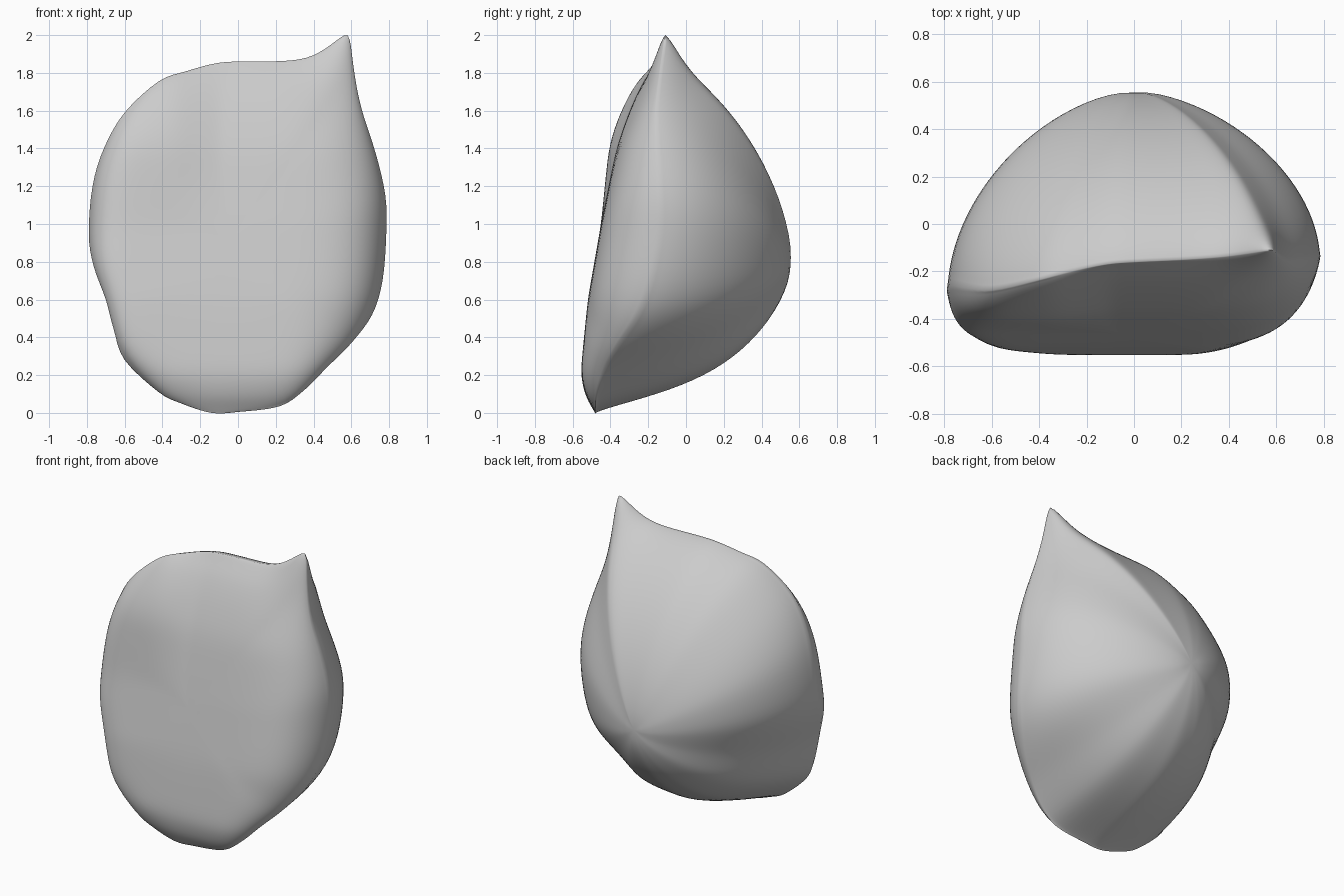
import bpy, bmesh, math
from mathutils import Vector

cube = bpy.data.objects.get("Cube")
if cube:
    bpy.data.objects.remove(cube, do_unlink=True)

# Widest outline of the body, clockwise from the top: x, z, depth y
RIM = [(0, 1.86, -.16), (.2, 1.86, -.15), (.36, 1.86, -.14), (.48, 1.86, -.13),
       (.56, 1.84, -.125), (.6, 1.76, -.14), (.66, 1.58, -.16),
       (.73, 1.37, -.15), (.78, 1.15, -.14), (.785, .95, -.14), (.765, .7, -.19),
       (.71, .52, -.26), (.6, .37, -.36), (.47, .24, -.43), (.35, .12, -.47),
       (.22, .035, -.48), (0, .005, -.48), (-.14, 0, -.48), (-.3, .05, -.48),
       (-.42, .11, -.47), (-.6, .28, -.45), (-.66, .45, -.44), (-.7, .6, -.42),
       (-.765, .78, -.36), (-.79, .95, -.28), (-.77, 1.2, -.26), (-.71, 1.4, -.27),
       (-.6, 1.59, -.28), (-.42, 1.755, -.24), (-.27, 1.81, -.2), (-.12, 1.85, -.17)]
# Centre line of the flat front face: z, y
FACE = [(0, -.5), (.08, -.54), (.2, -.56), (.6, -.52), (1, -.45), (1.4, -.37),
        (1.6, -.3), (1.75, -.24), (1.86, -.18), (2, -.11)]
APEX = Vector((0, .565, .8))
FRONT_CENTRE = Vector((-.05, 0, .9))
# Corner that is drawn out into the pointed tip
CORNER = Vector((.56, -.125, 1.84))
TIP_PULL = Vector((.02, .015, .16))


def clamp(v):
    return max(0.0, min(1.0, v))


def catmull(a, b, c, d, t):
    return (b * 2 + (c - a) * t + (a * 2 - b * 5 + c * 4 - d) * t**2
            + (b * 3 - a - c * 3 + d) * t**3) / 2


def resample(points, steps):
    n = len(points)
    return [catmull(points[i - 1], points[i], points[(i + 1) % n], points[(i + 2) % n], s / steps)
            for i in range(n) for s in range(steps)]


def face_depth(x, z):
    """Depth of the front face, with a raised upper corner on one side."""
    for (z0, y0), (z1, y1) in zip(FACE, FACE[1:]):
        if z <= z1:
            break
    y = y0 + (y1 - y0) * clamp((z - z0) / (z1 - z0))
    return y - .05 * clamp((-.1 - x) / .25) * clamp((z - 1) / .5)


def back_point(rim, t):
    """Rounded bulge, straighter above and hollowed over the bottom lip."""
    p = rim.lerp(APEX, t)
    power = .55 + .13 * clamp((rim.z - 1.2) / .6)
    power += .5 * clamp(1 - rim.z / .4) * math.exp(-t / .12)
    p.y = rim.y + (APEX.y - rim.y) * (1 - (1 - t)**1.65)**power
    return p


def front_point(rim, t):
    """Flat face with a tight rounded edge, softer on the wide side."""
    p = rim.lerp(FRONT_CENTRE, t)
    sharpness = 13 - 7.5 * clamp((rim.x - .3) / .3)
    p.y = rim.y + (face_depth(p.x, p.z) - rim.y) * (1 - (1 - t)**sharpness)**.62
    return p


rim = resample([Vector((x, y, z)) for x, z, y in RIM], 4)
bm = bmesh.new()
rim_loop = [bm.verts.new(p) for p in rim]


def skin(shape, rings, centre):
    """Close one side of the rim with concentric rings ending in a fan."""
    last = rim_loop
    n = len(rim)
    for r in range(1, rings):
        t = (r / rings)**2
        loop = [bm.verts.new(shape(p, t)) for p in rim]
        for i in range(n):
            j = (i + 1) % n
            bm.faces.new((last[i], last[j], loop[j], loop[i]))
        last = loop
    pole = bm.verts.new(centre)
    for i in range(n):
        bm.faces.new((last[i], last[(i + 1) % n], pole))


skin(back_point, 28, APEX)
skin(front_point, 24, Vector((FRONT_CENTRE.x, face_depth(FRONT_CENTRE.x, FRONT_CENTRE.z), FRONT_CENTRE.z)))

# Soften the surface a little without touching the outline
fixed = set(rim_loop)
soft = [v for v in bm.verts if v not in fixed]
for _ in range(6):
    bmesh.ops.smooth_vert(bm, verts=soft, factor=.5, use_axis_x=True, use_axis_y=True, use_axis_z=True)

# Draw the upper corner out into a tip
for v in bm.verts:
    v.co += TIP_PULL * math.exp(-((v.co - CORNER).length / .12)**1.4)
bmesh.ops.recalc_face_normals(bm, faces=bm.faces)

mesh = bpy.data.meshes.new("pointed_body")
bm.to_mesh(mesh)
bm.free()
body = bpy.data.objects.new("pointed_body", mesh)
bpy.context.collection.objects.link(body)

# Plain grey surface
grey = bpy.data.materials.new("light_grey")
grey.use_nodes = True
colour = (.6, .6, .6, 1)
grey.diffuse_color = colour
grey.node_tree.nodes["Principled BSDF"].inputs["Base Color"].default_value = colour
mesh.materials.append(grey)

bpy.ops.object.select_all(action="DESELECT")
body.select_set(True)
bpy.context.view_layer.objects.active = body
bpy.ops.object.shade_smooth_by_angle(angle=math.radians(80))
